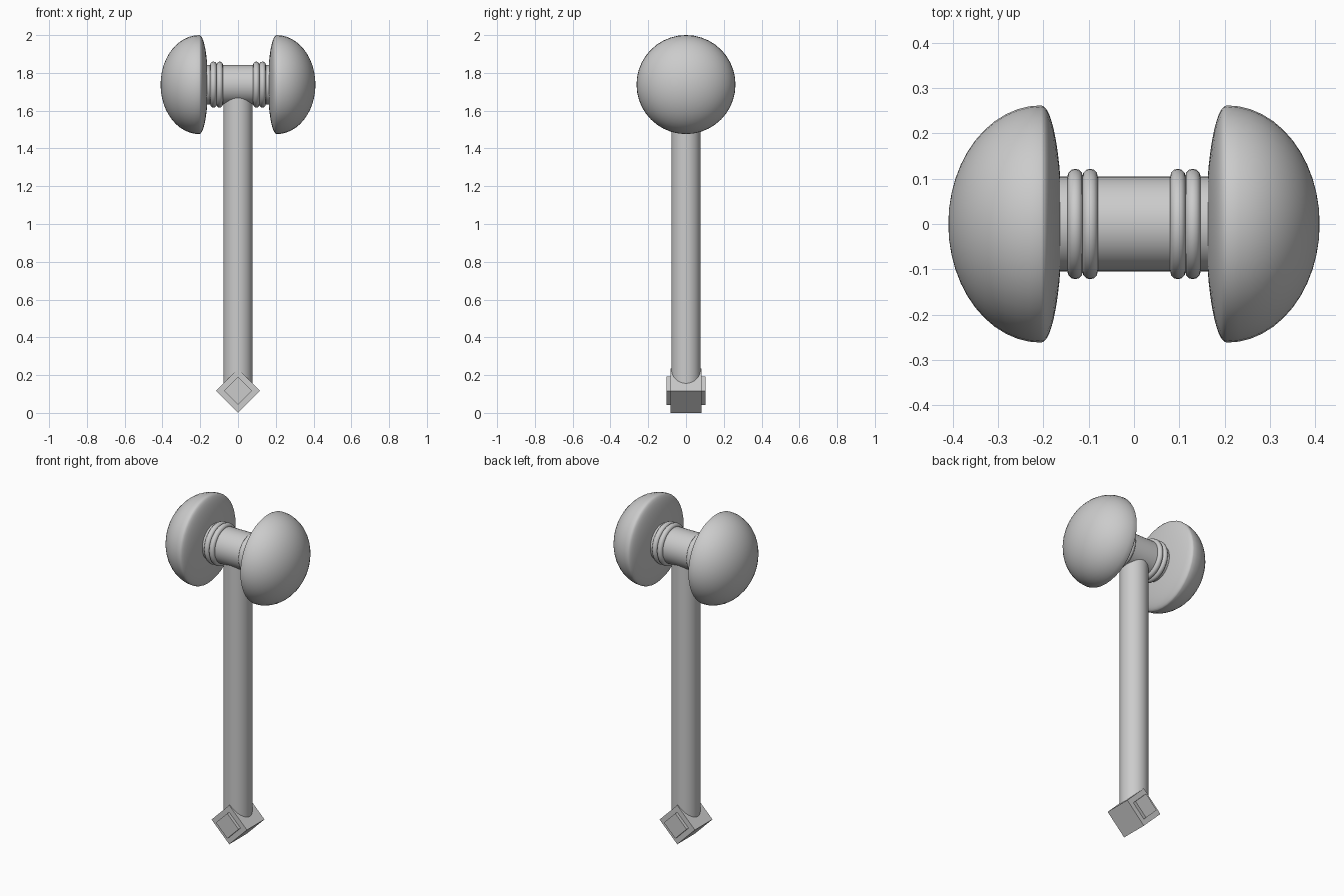
import bpy, bmesh
from math import pi, sin, cos, radians
from mathutils import Matrix

if "Cube" in bpy.data.objects:
    bpy.data.objects.remove(bpy.data.objects["Cube"])

HEAD_Z = 1.738


def smooth(ob, angle=35):
    bpy.ops.object.select_all(action='DESELECT')
    ob.select_set(True)
    bpy.context.view_layer.objects.active = ob
    bpy.ops.object.shade_smooth_by_angle(angle=radians(angle))


def lathe_x(name, profile, segments=40, closed=False):
    """Revolve (x, radius) points round the head axis and mirror across x."""
    bm = bmesh.new()
    pts = [bm.verts.new((x, 0, r)) for x, r in profile]
    edges = [bm.edges.new(p) for p in zip(pts, pts[1:])]
    if closed:
        edges.append(bm.edges.new((pts[-1], pts[0])))
    bmesh.ops.spin(bm, geom=pts + edges, cent=(0, 0, 0), axis=(1, 0, 0),
                   angle=2 * pi, steps=segments)
    bmesh.ops.remove_doubles(bm, verts=bm.verts, dist=1e-5)
    bmesh.ops.recalc_face_normals(bm, faces=bm.faces)
    me = bpy.data.meshes.new(name)
    bm.to_mesh(me)
    bm.free()
    ob = bpy.data.objects.new(name, me)
    ob.location.z = HEAD_Z
    bpy.context.collection.objects.link(ob)
    smooth(ob)
    ob.modifiers.new("mirror", 'MIRROR').use_axis = (True, False, False)
    return ob


def diamond(name, half_diag, half_depth):
    """Square block turned onto its edge, running along y."""
    side = half_diag * 2 ** 0.5
    bpy.ops.mesh.primitive_cube_add(size=1)
    ob = bpy.context.object
    ob.name = name
    ob.data.transform(Matrix.Translation((0, 0, 0.117))
                      @ Matrix.Rotation(pi / 4, 4, 'Y')
                      @ Matrix.Diagonal((side, half_depth * 2, side, 1)))


# Striking domes: deep outer half-ellipse, shallow inner bulge
R, RIM = 0.262, 0.205
steps = [i * pi / 24 for i in range(13)]
outer = [(RIM + 0.205 * cos(a), R * sin(a)) for a in steps]
inner = [(RIM - 0.046 * cos(a), R * sin(a)) for a in reversed(steps[:-1])]
lathe_x("striking_dome", outer + inner)

# Raised rings round the head core
for i, x in enumerate((0.097, 0.130)):
    ring = [(x + 0.017 * cos(a * pi / 6), 0.105 + 0.017 * sin(a * pi / 6))
            for a in range(12)]
    lathe_x(f"head_ring_{i + 1}", ring, closed=True)

# Head core
bpy.ops.mesh.primitive_cylinder_add(vertices=40, radius=0.105, depth=0.35,
                                    location=(0, 0, HEAD_Z), rotation=(0, pi / 2, 0))
bpy.context.object.name = "head_core"
smooth(bpy.context.object)

# Handle
bpy.ops.mesh.primitive_cylinder_add(vertices=32, radius=0.078, depth=1.58,
                                    location=(0, 0, 0.91))
bpy.context.object.name = "handle"
smooth(bpy.context.object)

# Pommel block with a raised panel front and back
diamond("pommel", 0.117, 0.083)
diamond("pommel_panel", 0.075, 0.102)
